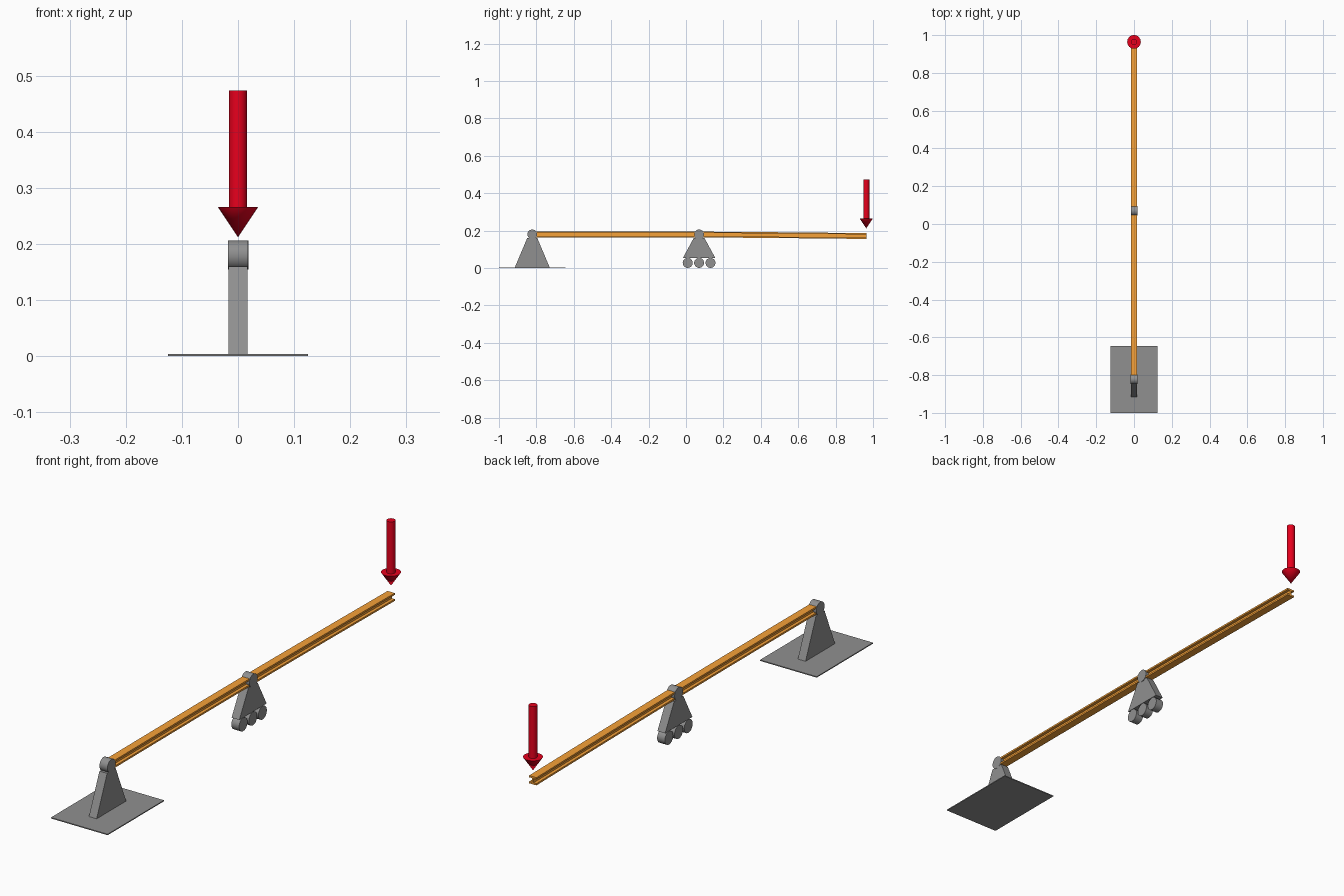
import bpy, bmesh, math
from mathutils import Matrix

if "Cube" in bpy.data.objects:
    bpy.data.objects.remove(bpy.data.objects["Cube"])

PIN_Y, ROLLER_Y, LOAD_Y = -0.822, 0.07, 0.964
AXIS_Z = 0.18


def material(name, color):
    m = bpy.data.materials.new(name)
    m.diffuse_color = color
    m.use_nodes = True
    m.node_tree.nodes["Principled BSDF"].inputs["Base Color"].default_value = m.diffuse_color
    return m


orange = material("beam_orange", (0.93, 0.36, 0.04, 1))
red = material("load_red", (0.8, 0.0, 0.012, 1))
grey = material("support_grey", (0.28, 0.28, 0.28, 1))


def finish(name, bm, mat=grey, smooth=False):
    bmesh.ops.recalc_face_normals(bm, faces=bm.faces[:])
    me = bpy.data.meshes.new(name)
    bm.to_mesh(me)
    bm.free()
    ob = bpy.data.objects.new(name, me)
    bpy.context.collection.objects.link(ob)
    me.materials.append(mat)
    if smooth:
        bpy.ops.object.select_all(action='DESELECT')
        ob.select_set(True)
        bpy.context.view_layer.objects.active = ob
        bpy.ops.object.shade_smooth_by_angle(angle=math.radians(35))
    return ob


def slab(name, pts, half):
    """Side profile in (y, z) extruded across x."""
    bm = bmesh.new()
    face = bm.faces.new([bm.verts.new((-half, y, z)) for y, z in pts])
    ext = bmesh.ops.extrude_face_region(bm, geom=[face])['geom']
    bmesh.ops.translate(bm, vec=(2 * half, 0, 0),
                        verts=[v for v in ext if isinstance(v, bmesh.types.BMVert)])
    return finish(name, bm)


def disc(name, y, z, r, half, x=0):
    """Cylinder with its axis along x."""
    bm = bmesh.new()
    bmesh.ops.create_cone(bm, cap_ends=True, segments=32, radius1=r, radius2=r, depth=2 * half,
                          matrix=Matrix.Translation((x, y, z)) @ Matrix.Rotation(math.pi / 2, 4, 'Y'))
    return finish(name, bm, smooth=True)


def upright(name, r1, r2, z0, z1, mat):
    bm = bmesh.new()
    bmesh.ops.create_cone(bm, cap_ends=True, segments=32, radius1=r1, radius2=r2, depth=z1 - z0,
                          matrix=Matrix.Translation((0, LOAD_Y, (z0 + z1) / 2)))
    return finish(name, bm, mat, smooth=True)


def wedge(name, y, z0, base, z1, top):
    return slab(name, [(y - base, z0), (y + base, z0), (y + top, z1), (y - top, z1)], 0.017)


# ground plate
bm = bmesh.new()
bmesh.ops.create_cube(bm, size=1, matrix=Matrix.Translation((0, -0.8225, 0.002))
                      @ Matrix.Diagonal((0.25, 0.355, 0.004, 1)))
finish("ground_plate", bm)

# fixed hinge support
wedge("hinge_support", PIN_Y, 0.004, 0.093, 0.16, 0.027)
disc("hinge_pin", PIN_Y, AXIS_Z, 0.026, 0.0175)

# roller support
wedge("roller_support", ROLLER_Y, 0.055, 0.086, 0.16, 0.029)
disc("roller_pin", ROLLER_Y, AXIS_Z, 0.026, 0.018, 0.001)
for i in (-1, 0, 1):
    disc(f"roller_{i + 2}", ROLLER_Y + i * 0.061, 0.0275, 0.0265, 0.017)


# bent I-beam, swept along its deflection curve
def deflection(y):
    if y < ROLLER_Y:
        t = (y - PIN_Y) / (ROLLER_Y - PIN_Y)
        return 0.002 * t * (1 - t * t)
    t = (y - ROLLER_Y) / (LOAD_Y - ROLLER_Y)
    return -0.0045 * t - 0.0035 * t * t * (3 - t) / 2


W, H, FL, WEB = 0.016, 0.0155, 0.007, 0.0035
half = [(W, -H), (W, -H + FL), (WEB, -H + FL), (WEB, H - FL), (W, H - FL), (W, H)]
section = half + [(-x, z) for x, z in reversed(half)]
bm = bmesh.new()
rings = []
N = 24
for i in range(N + 1):
    y = PIN_Y + 0.006 + (LOAD_Y - PIN_Y - 0.006) * i / N
    rings.append([bm.verts.new((0.001 + x, y, 0.179 + z + deflection(y))) for x, z in section])
for a, b in zip(rings, rings[1:]):
    for k in range(len(section)):
        j = (k + 1) % len(section)
        bm.faces.new((a[k], a[j], b[j], b[k]))
bm.faces.new(rings[0])
bm.faces.new(rings[-1])
finish("i_beam", bm, orange, smooth=True)

# load arrow
upright("load_arrow_shaft", 0.016, 0.016, 0.265, 0.473, red)
upright("load_arrow_head", 0.0, 0.036, 0.212, 0.266, red)
